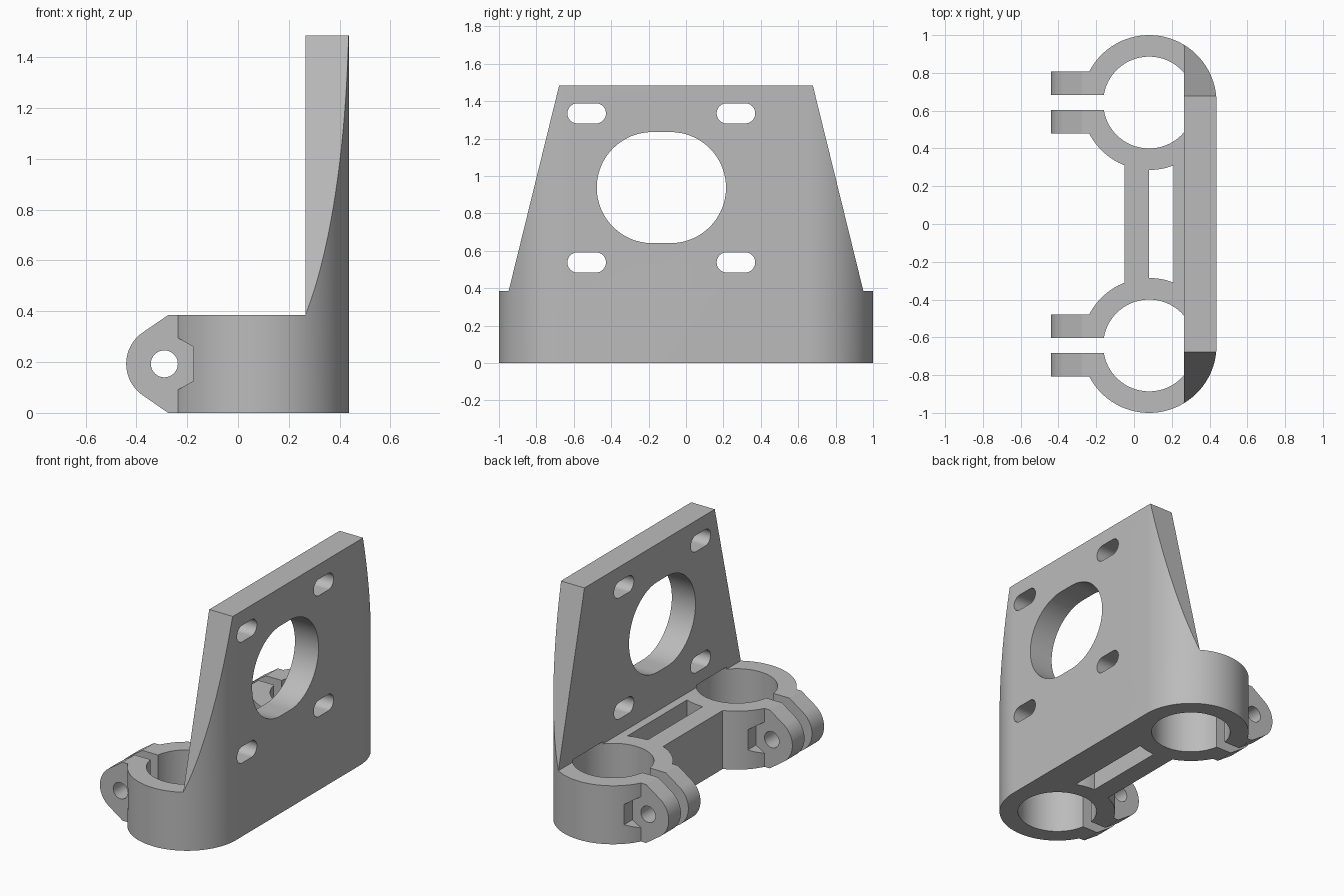
import bpy, bmesh
from math import cos, sin, acos, asin, atan2, hypot, radians, pi

if "Cube" in bpy.data.objects:
    bpy.data.objects.remove(bpy.data.objects["Cube"])

grey = bpy.data.materials.new("light grey")
grey.use_nodes = True
grey.diffuse_color = (0.5, 0.5, 0.5, 1)
grey.node_tree.nodes["Principled BSDF"].inputs["Base Color"].default_value = (0.5, 0.5, 0.5, 1)

# Main dimensions
CX, CY, R, BORE = 0.08, 0.643, 0.357, 0.243      # clamp rings
BASE_H, TOP, PLATE_X, BAR_X = 0.385, 1.485, 0.265, -0.05
EAR_X, EAR_Z, EAR_R, EAR_W = -0.29, 0.193, 0.15, 0.165


def arc(cx, cy, r, a0, a1, n=48):
    return [(cx + r * cos(a0 + (a1 - a0) * i / n), cy + r * sin(a0 + (a1 - a0) * i / n))
            for i in range(n + 1)]


def circle(cx, cy, r, n=96):
    return arc(cx, cy, r, 0, 2 * pi, n)[:-1]


def rect(a0, b0, a1, b1):
    return [(a0, b0), (a1, b0), (a1, b1), (a0, b1)]


def rounded_slot(c0, c1, z, r):
    return arc(c1, z, r, -pi / 2, pi / 2) + arc(c0, z, r, pi / 2, 3 * pi / 2)


def prism(name, points, axis, lo, hi):
    """Extrude a 2D outline along the given axis."""
    place = {"x": lambda a, b, h: (h, a, b),
             "y": lambda a, b, h: (a, h, b),
             "z": lambda a, b, h: (a, b, h)}[axis]
    bm = bmesh.new()
    low = [bm.verts.new(place(a, b, lo)) for a, b in points]
    high = [bm.verts.new(place(a, b, hi)) for a, b in points]
    bm.faces.new(low)
    bm.faces.new(high)
    for i in range(len(points)):
        j = (i + 1) % len(points)
        bm.faces.new((low[i], low[j], high[j], high[i]))
    bmesh.ops.recalc_face_normals(bm, faces=bm.faces)
    mesh = bpy.data.meshes.new(name)
    bm.to_mesh(mesh)
    bm.free()
    mesh.materials.append(grey)
    ob = bpy.data.objects.new(name, mesh)
    bpy.context.collection.objects.link(ob)
    return ob


def combine(points, axis, lo, hi, operation="DIFFERENCE"):
    """Cut a prism from the bracket, or add it."""
    tool = prism("tool", points, axis, lo, hi)
    tool.hide_render = True
    mod = bracket.modifiers.new("boolean", "BOOLEAN")
    mod.operation, mod.solver, mod.object = operation, "EXACT", tool
    bpy.context.view_layer.objects.active = bracket
    bpy.ops.object.modifier_apply(modifier=mod.name)
    bpy.data.objects.remove(tool)


# Body: two rings joined by a flat outer wall and an inner bar
turn = acos((BAR_X - CX) / R)
outline = arc(CX, -CY, R, turn, 2 * pi, 96) + arc(CX, CY, R, 0, 2 * pi - turn, 96)
bracket = prism("motor_mount_bracket", outline, "z", 0, TOP)

# Upright plate: clear the space behind it and taper its sides
combine(rect(-1, -2, PLATE_X, 2), "z", BASE_H, 2)
foot = CY + (R ** 2 - (PLATE_X - CX) ** 2) ** 0.5
edge = 0.678
lean = (foot - edge) / (TOP - BASE_H)
for s in (-1, 1):
    combine([(s * foot, BASE_H), (s * 2, BASE_H), (s * 2, 2),
             (s * (foot - lean * (2 - BASE_H)), 2)], "x", -1, 1)

# Long pocket between the inner bar and the wall
reach = asin(0.13 / R)
combine(arc(CX, -CY, R, pi / 2 - reach, pi / 2, 16) +
        arc(CX, CY, R, -pi / 2, -pi / 2 + reach, 16), "z", -1, 1)

# Clamp ears: round nose with tangents rising to the ring edge
dx, dz = 0.015, BASE_H - EAR_Z
tangent = atan2(dz, dx) + acos(EAR_R / hypot(dx, dz))
ear = [(-0.1, BASE_H), (EAR_X + dx, BASE_H)]
ear += arc(EAR_X, EAR_Z, EAR_R, tangent, 2 * pi - tangent)
ear += [(EAR_X + dx, 0), (-0.1, 0)]
nut = [(EAR_X + 0.133 * sin(radians(60 * k)), EAR_Z + 0.133 * cos(radians(60 * k)))
       for k in range(6)]
for s in (-1, 1):
    y = s * CY
    combine(ear, "y", y - EAR_W, y + EAR_W, "UNION")
    combine(circle(CX, y, BORE), "z", -1, BASE_H + 0.015)           # ring bore
    combine(rect(-1, y - 0.039, 0, y + 0.039), "z", -1, 1)          # clamp gap
    combine(circle(EAR_X, EAR_Z, 0.053, 48), "y", y - 0.3, y + 0.3)  # bolt hole
    for t in (-1, 1):                                               # nut seats
        combine(nut, "y", *sorted((y + t * EAR_W, y + t * 0.32)))

# Plate openings: large oblong and four mounting slots
combine(rounded_slot(-0.18, -0.083, 0.938, 0.297), "x", 0.1, 1)
for z in (0.538, 1.335):
    for y in (-0.58, 0.218):
        combine(rounded_slot(y, y + 0.098, z, 0.054), "x", 0.1, 1)

# Smooth the curved walls, keep the machined edges sharp
bpy.ops.object.select_all(action="DESELECT")
bracket.select_set(True)
bpy.context.view_layer.objects.active = bracket
bpy.ops.object.shade_smooth_by_angle(angle=radians(25))
